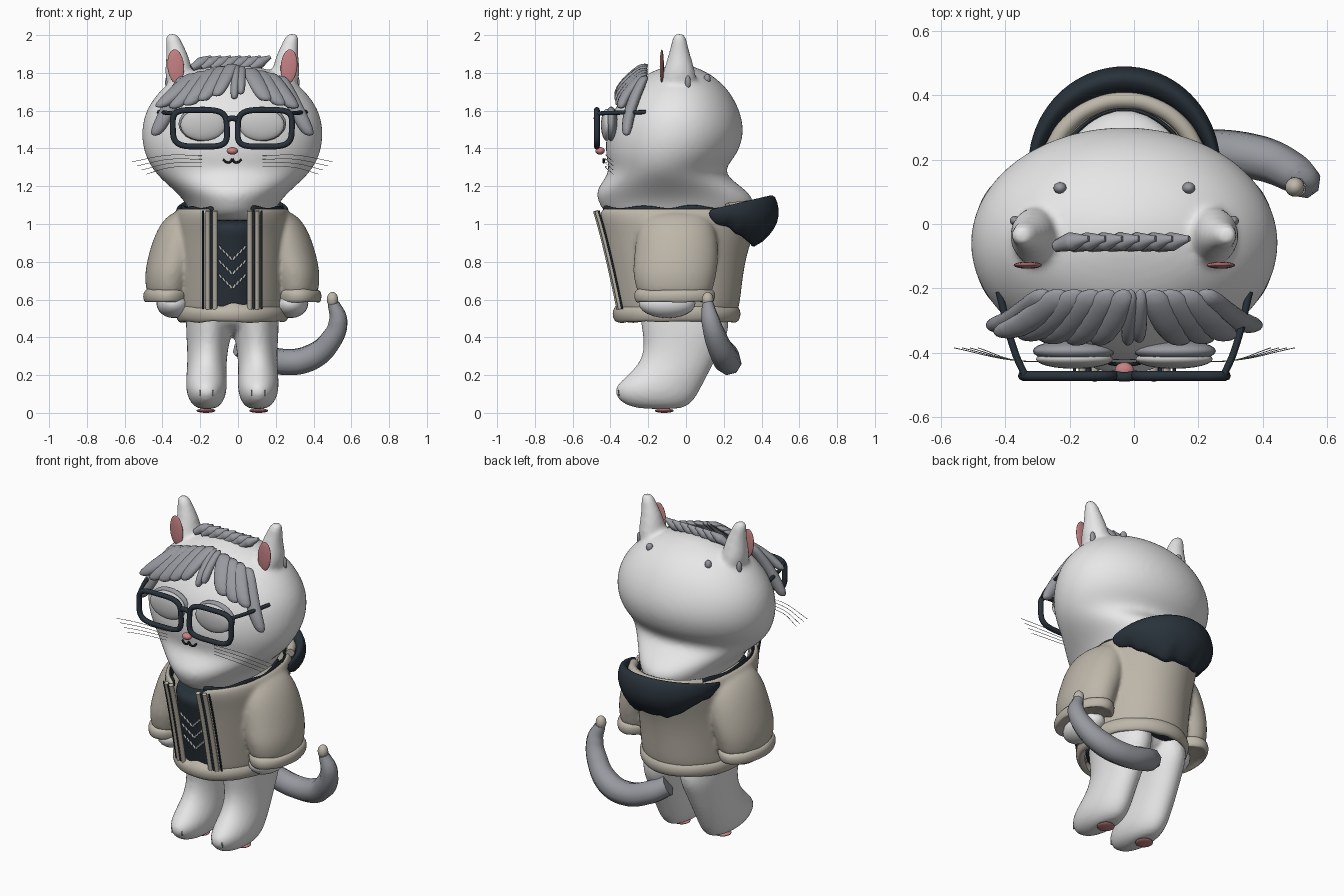
import bpy, bmesh, math, random
from mathutils import Vector

if "Cube" in bpy.data.objects:
    bpy.data.objects.remove(bpy.data.objects["Cube"])

random.seed(4)
X0 = -0.03  # the body is slightly left of centre because of the tail
TAU = 2 * math.pi


def material(name, r, g, b):
    m = bpy.data.materials.new(name)
    m.diffuse_color = (r, g, b, 1)
    m.use_nodes = True
    m.node_tree.nodes["Principled BSDF"].inputs["Base Color"].default_value = m.diffuse_color
    return m


WHITE = material("white_fur", .80, .80, .80)
BEIGE = material("beige_cloth", .51, .47, .40)
DARK = material("dark_slate", .022, .032, .043)
GREY = material("grey_fur", .31, .32, .35)
PINK = material("pink_skin", .56, .22, .23)
EYE = material("eye_grey", .58, .58, .58)
BLACK = material("mouth_black", .012, .012, .015)


def finish(ob, mat):
    ob.data.materials.clear()
    ob.data.materials.append(mat)
    for p in ob.data.polygons:
        p.use_smooth = True
    return ob


def add(name, me, mat):
    ob = bpy.data.objects.new(name, me)
    bpy.context.collection.objects.link(ob)
    return finish(ob, mat)


def skin(name, rows, mat, closed=True, caps=True, sub=2, solid=0):
    """Join rows of points into one surface."""
    bm = bmesh.new()
    vs = [[bm.verts.new(p) for p in row] for row in rows]
    n = len(rows[0])
    for a, b in zip(vs, vs[1:]):
        for i in range(n if closed else n - 1):
            j = (i + 1) % n
            bm.faces.new((a[i], a[j], b[j], b[i]))
    if caps and closed:
        bm.faces.new(vs[0])
        bm.faces.new(vs[-1])
    bmesh.ops.recalc_face_normals(bm, faces=bm.faces)
    me = bpy.data.meshes.new(name)
    bm.to_mesh(me)
    bm.free()
    ob = add(name, me, mat)
    if solid:
        m = ob.modifiers.new("thickness", 'SOLIDIFY')
        m.thickness, m.offset = solid, 0
    m = ob.modifiers.new("round", 'SUBSURF')
    m.levels = m.render_levels = sub
    return ob


def loft(name, rings, mat, side=1, n=24, gap=None, jag=0, **kw):
    """Stack ellipses (z, x, y, rx, ry); gap leaves an opening at the front."""
    rows = []
    for k, (z, cx, cy, rx, ry) in enumerate(rings):
        row = []
        for i in range(n):
            a = TAU * i / n if gap is None else gap + (TAU - 2 * gap) * i / (n - 1)
            dz = random.uniform(-jag, jag) if k in (0, len(rings) - 1) else 0
            row.append((X0 + side * cx + rx * math.sin(a), cy - ry * math.cos(a), z + dz))
        rows.append(row)
    return skin(name, rows, mat, closed=gap is None, **kw)


def blend(name, parts, mat, voxel, smooth):
    """Fuse overlapping parts into one soft skin."""
    dg = bpy.context.evaluated_depsgraph_get()
    bm = bmesh.new()
    for ob in parts:
        me = bpy.data.meshes.new_from_object(ob.evaluated_get(dg))
        me.transform(ob.matrix_world)
        bm.from_mesh(me)
        bpy.data.objects.remove(ob)
    me = bpy.data.meshes.new(name)
    bm.to_mesh(me)
    bm.free()
    ob = add(name, me, mat)
    m = ob.modifiers.new("fuse", 'REMESH')
    m.mode, m.voxel_size, m.use_smooth_shade = 'VOXEL', voxel, True
    m = ob.modifiers.new("soften", 'SMOOTH')
    m.factor, m.iterations = .5, smooth


def ball(name, loc, size, mat, rot=(0, 0, 0)):
    bpy.ops.mesh.primitive_uv_sphere_add(segments=24, ring_count=12, rotation=rot,
                                         location=(X0 + loc[0], loc[1], loc[2]))
    ob = bpy.context.object
    ob.name, ob.scale = name, size
    return finish(ob, mat)


def tube(name, pts, r, mat, radii=None, cyclic=False):
    """Round rod through the points, turned into a mesh."""
    cu = bpy.data.curves.new(name, 'CURVE')
    cu.dimensions, cu.bevel_depth, cu.bevel_resolution = '3D', r, 2
    cu.use_fill_caps, cu.resolution_u = True, 2 if cyclic else 8
    sp = cu.splines.new('BEZIER')
    sp.bezier_points.add(len(pts) - 1)
    for i, p in enumerate(pts):
        b = sp.bezier_points[i]
        b.co = (X0 + p[0], p[1], p[2])
        b.handle_left_type = b.handle_right_type = 'AUTO'
        b.radius = radii[i] if radii else 1
    sp.use_cyclic_u = cyclic
    tmp = bpy.data.objects.new(name + "_path", cu)
    bpy.context.collection.objects.link(tmp)
    me = bpy.data.meshes.new_from_object(tmp.evaluated_get(bpy.context.evaluated_depsgraph_get()))
    bpy.data.objects.remove(tmp)
    return add(name, me, mat)


# head and neck (z, front y, back y, half width), jacket shell, hips
HEAD = [(1.0, -.40, .30, .20), (1.1, -.46, .375, .24), (1.16, -.485, .345, .29), (1.22, -.45, .265, .36),
        (1.28, -.405, .195, .42), (1.35, -.425, .26, .46), (1.42, -.43, .295, .48), (1.5, -.42, .31, .485),
        (1.6, -.39, .29, .465), (1.7, -.32, .235, .395), (1.76, -.26, .175, .32), (1.8, -.2, .12, .25),
        (1.83, -.12, .05, .15), (1.845, -.06, 0, .04)]
head = [loft("head", [(z, 0, (f + b) / 2, w, (b - f) / 2) for z, f, b, w in HEAD], WHITE)]
jacket = [loft("jacket", [(.53, 0, -.05, .27, .31), (.6, 0, -.05, .275, .325), (.8, 0, -.06, .285, .355),
                          (.95, 0, -.05, .295, .395), (1.03, 0, -.05, .30, .425), (1.085, 0, -.055, .28, .425)],
               BEIGE, n=30, gap=.34, solid=.03)]
legs = [ball("hips", (0, -.02, .53), (.2, .2, .115), WHITE)]
loft("jacket_hem", [(.50, 0, -.05, .25, .29), (.47, 0, -.05, .285, .325), (.52, 0, -.05, .305, .345),
                    (.555, 0, -.05, .295, .335), (.57, 0, -.05, .27, .31)], BEIGE, n=30, jag=.025, caps=False)
loft("collar_lining", [(1.03, 0, -.055, .265, .405), (1.095, 0, -.055, .27, .415)],
     DARK, n=30, gap=.35, jag=.015, solid=.015)
SHIRT = [(.5, -.335), (.52, -.34), (.6, -.355), (.8, -.40), (.95, -.435), (1.035, -.46)]
loft("shirt", [(z, 0, -.05, .24, -.05 - f) for z, f in SHIRT], DARK)


def shirt_front(z):
    for (z0, f0), (z1, f1) in zip(SHIRT, SHIRT[1:]):
        if z <= z1:
            break
    return f0 + (f1 - f0) * (z - z0) / (z1 - z0)


# hood hanging on the back, thickest in the middle, with a light lining roll
SECTION = [(-.03, .05), (.02, .10), (.05, .09), (.07, .02), (.065, -.05), (.02, -.13),
           (-.06, -.20), (-.06, -.14), (-.01, -.04)]
rows, lining = [], []
for i in range(25):
    t = math.pi * i / 24
    w, j = .14 + .86 * math.sin(t), random.uniform(-.02, .015)
    rows.append([(X0 + (.285 + d * w) * math.cos(t), .12 + (.305 + d * w) * math.sin(t),
                  1.06 + h * w + (j if h < -.1 else 0)) for d, h in SECTION])
    lining.append((.25 * math.cos(t), .12 + .265 * math.sin(t), 1.075 + .03 * math.sin(t)))
skin("hood", rows, DARK, sub=1)
tube("hood_lining", lining[3:-3:3], .026, BEIGE)

for s in (-1, 1):
    # jacket front edges, zips and shirt stitches
    for nm, x, r, mat, dy in (("placket", .092, .014, BEIGE, -.022), ("zip", .112, .008, DARK, -.022),
                              ("front_seam", .13, .013, BEIGE, -.02), ("pocket_edge", .155, .005, DARK, -.015)):
        tube(nm, [(s * x, shirt_front(z) + dy + x * .15, z) for z in (.55, .7, .85, 1.0, 1.07)], r, mat)
    for k in range(12):
        x, z = .004 + .018 * (k % 4), .66 + .075 * (k // 4) + .018 * (k % 4)
        tube("shirt_stitch", [(s * x, shirt_front(z) - .001, z),
                              (s * (x + .012), shirt_front(z + .02) + .001, z + .02)], .006, EYE)
    # sleeve, cuff, paw
    jacket.append(loft("sleeve", [(1.075, .22, -.05, .06, .12), (1.04, .245, -.05, .11, .18),
                                  (.95, .27, -.05, .14, .215), (.84, .295, -.05, .15, .225),
                                  (.74, .325, -.06, .14, .225), (.66, .335, -.06, .125, .205),
                                  (.61, .335, -.06, .11, .19)], BEIGE, s))
    loft("cuff", [(.60, .345, -.06, .10, .18), (.575, .345, -.06, .12, .205), (.62, .345, -.06, .132, .22),
                  (.65, .34, -.06, .126, .21), (.66, .34, -.06, .10, .18)], BEIGE, s, jag=.015)
    ball("paw", (s * .31, -.10, .58), (.092, .15, .078), WHITE)
    # leg leaning forward into the foot, with a pad below
    legs.append(loft("leg", [(.02, .135, -.13, .03, .08), (.033, .135, -.15, .07, .16), (.08, .137, -.16, .10, .213),
                             (.135, .137, -.15, .11, .232), (.19, .137, -.105, .108, .215),
                             (.26, .135, -.05, .104, .197), (.35, .13, -.015, .11, .205),
                             (.44, .125, 0, .122, .235), (.54, .12, -.015, .125, .235),
                             (.62, .12, -.03, .12, .21)], WHITE, s))
    ball("foot_pad", (s * .14, -.115, .012), (.05, .05, .012), PINK)
    for k in (-1, 1):
        tube("toe_line", [(s * .137 + k * .035, -.355, .09), (s * .137 + k * .035, -.358, .12)], .003, GREY)
    # ears with pink inside and grey flecks
    head.append(loft("ear", [(1.66, .25, -.04, .05, .08), (1.75, .275, -.04, .08, .10), (1.82, .285, -.035, .073, .083),
                             (1.89, .29, -.035, .06, .06), (1.95, .305, -.035, .046, .045),
                             (1.995, .317, -.035, .036, .034), (2.008, .32, -.035, .024, .02)], WHITE, s, n=16))
    ball("inner_ear", (s * .30, -.128, 1.835), (.044, .011, .09), PINK, (0, s * .08, 0))
    ball("ear_fleck", (s * .34, .01, 1.75), (.016, .015, .036), GREY)
    ball("back_fleck", (s * .20, .112, 1.768), (.02, .018, .026), GREY)
    # eyes with grey rims
    ball("eye_rim", (s * .157, -.395, 1.53), (.128, .035, .092), GREY)
    ball("eye", (s * .155, -.42, 1.525), (.12, .03, .085), EYE)
    # glasses frame and temple
    frame = []
    for k in range(40):
        c, d = math.cos(TAU * k / 40), math.sin(TAU * k / 40)
        frame.append((s * (.172 + .143 * math.copysign(abs(c) ** .5, c) + .008 * d), -.472,
                      1.507 + .097 * math.copysign(abs(d) ** .5, d)))
    tube("glasses_frame", frame, .0155, DARK, cyclic=True)
    tube("temple", [(s * .31, -.468, 1.585), (s * .34, -.40, 1.588), (s * .39, -.21, 1.592)], .011, DARK)
    for k in range(4):
        z = 1.36 - .018 * k
        tube("whisker", [(s * .16, -.42, z), (s * .33, -.425, z + .005 - .004 * k),
                         (s * (.53 - .025 * k), -.385, z - .03 - .004 * k)], .0013, GREY)
    tube("mouth", [(0, -.437, 1.345), (s * .012, -.437, 1.328), (s * .032, -.435, 1.328),
                   (s * .048, -.432, 1.342)], .006, BLACK)

blend("head", head, WHITE, .014, 6)
blend("jacket", jacket, BEIGE, .012, 4)
blend("legs", legs, WHITE, .014, 5)
tube("glasses_bridge", [(-.04, -.47, 1.545), (0, -.475, 1.56), (.04, -.47, 1.545)], .015, DARK)
ball("nose", (0, -.455, 1.387), (.03, .025, .02), PINK)

# fringe locks (top x, tip x, tip y, tip z, width) leaning away from the parting
for x0, x1, y1, z1, w in ((-.20, -.385, -.335, 1.615, .056), (-.15, -.31, -.345, 1.61, .056),
                          (-.10, -.235, -.355, 1.625, .056), (-.05, -.16, -.36, 1.65, .05),
                          (.0, -.085, -.36, 1.675, .044), (.02, .01, -.36, 1.66, .026),
                          (.05, .045, -.35, 1.685, .026), (.09, .18, -.36, 1.65, .054),
                          (.14, .255, -.355, 1.625, .056), (.19, .325, -.345, 1.61, .056),
                          (-.25, -.41, -.315, 1.465, .05), (.25, .41, -.315, 1.465, .05)):
    a, b = Vector((x0, -.215, 1.85 - abs(x0) * .25)), Vector((x1, y1, z1))
    rings = []
    for t, k in ((0, .6), (.1, .95), (.55, 1), (.9, .9), (1, .45)):
        p = a.lerp(b, t)
        rings.append((p.z, p.x, p.y - .03 * math.sin(math.pi * t), w * k, .036 * k))
    loft("fringe_lock", rings, GREY, n=8, sub=1)

# slanted tuft on the crown
for k in range(7):
    x = -.165 + .052 * k
    tube("crown_tuft", [(x - .05, -.07, 1.825), (x, -.055, 1.855), (x + .055, -.045, 1.885)],
         .03, GREY, radii=[.6, 1, .3])

# tail curling round to the side with a light tip
tube("tail", [(.04, .16, .36), (.13, .205, .31), (.27, .225, .27), (.42, .205, .295), (.525, .16, .39),
              (.56, .13, .49), (.535, .115, .58)], .07, GREY, radii=[.9, 1, 1, 1, .88, .72, .45])
ball("tail_tip", (.53, .115, .60), (.03, .03, .04), BEIGE)
